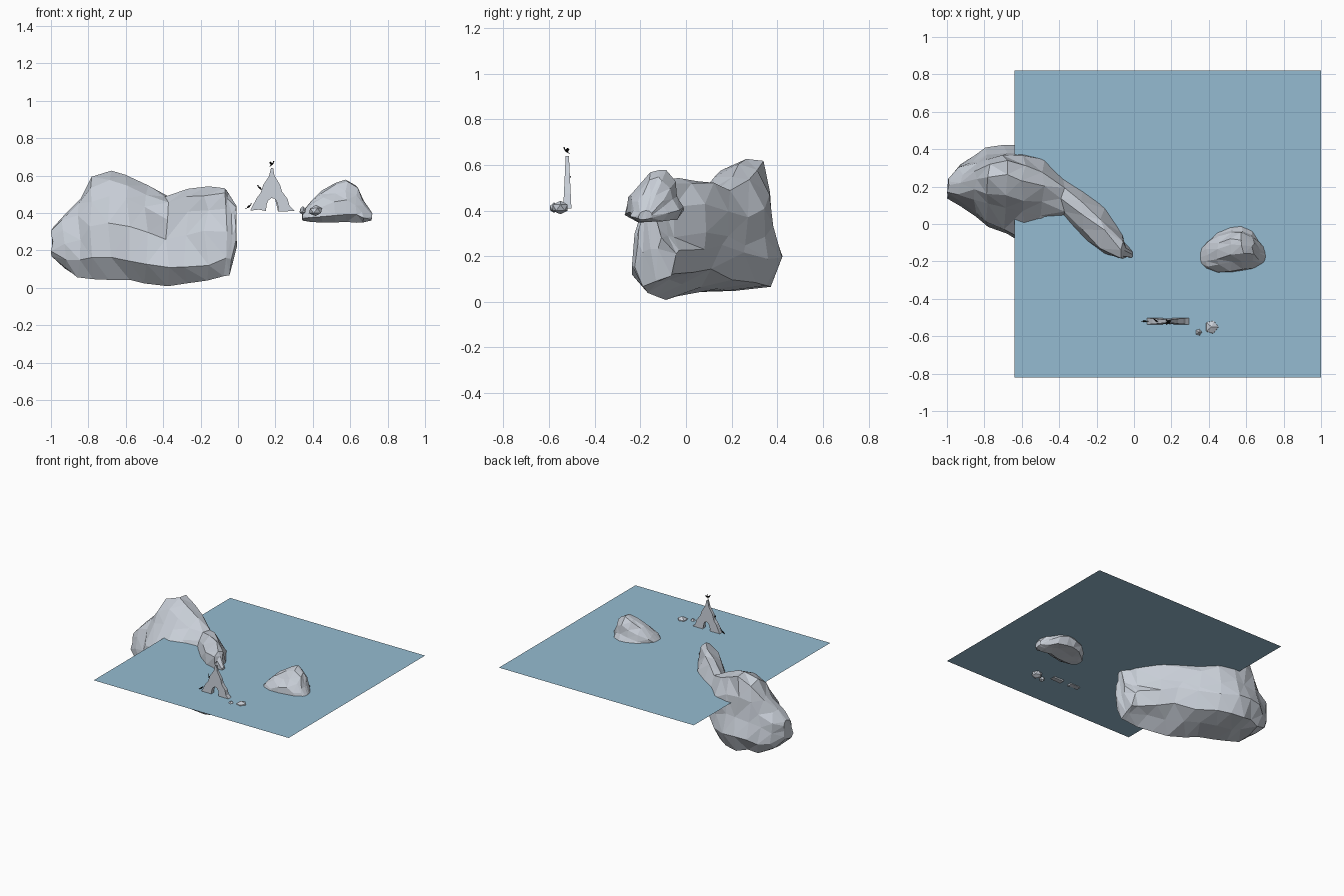
import bpy, bmesh, math, random
from mathutils import Vector, Matrix

if "Cube" in bpy.data.objects:
    bpy.data.objects.remove(bpy.data.objects["Cube"])

random.seed(4)


def material(name, rgb):
    m = bpy.data.materials.new(name)
    m.diffuse_color = (*rgb, 1)
    m.use_nodes = True
    m.node_tree.nodes["Principled BSDF"].inputs["Base Color"].default_value = m.diffuse_color
    return m


STONE = material("pale stone", (0.58, 0.62, 0.68))
WATER = material("water blue", (0.30, 0.50, 0.64))
BLACK = material("black", (0.005, 0.005, 0.005))


def finish(name, bm, mat):
    bmesh.ops.recalc_face_normals(bm, faces=bm.faces)
    me = bpy.data.meshes.new(name)
    bm.to_mesh(me)
    bm.free()
    me.materials.append(mat)
    ob = bpy.data.objects.new(name, me)
    bpy.context.collection.objects.link(ob)
    return ob


def lerp(a, b, t):
    return a + (b - a) * t


def rock(name, stations, jitter):
    """Loft craggy cross-sections along x.
    Station: x, bottom z, top z, base y range, waterline y range, crest y range, back undercut."""
    bm = bmesh.new()
    rings = []
    for i, (x, zb, zt, b0, b1, w0, w1, t0, t1, cut) in enumerate(stations):
        w = b1 - b0
        section = [(b0 + .22 * w, 0), (b0, .18), (lerp(b0, w0, .2), .5), (w0, .76),
                   (lerp(w0, t0, .7), .92), (lerp(t0, t1, .5), 1.0), (t1, .97),
                   (w1, .76), (lerp(b1, w1, .75), .5), (b1, .26 + cut),
                   (b1 - .12 * w, .05 + cut), (b0 + .55 * w, .03 + cut * .4)]
        j = jitter if 0 < i < len(stations) - 1 else jitter * .4
        ring = []
        for y, f in section:
            k = 0.3 if f in (0, 1.0) else 1
            ring.append(bm.verts.new((x + random.uniform(-j, j),
                                      y + random.uniform(-j, j) * .7,
                                      lerp(zb, zt, f) + random.uniform(-j, j) * k)))
        rings.append(ring)
    n = len(rings[0])
    for a, b in zip(rings, rings[1:]):
        for k in range(n):
            bm.faces.new((a[k], a[(k + 1) % n], b[(k + 1) % n], b[k]))
    bm.faces.new(rings[0])
    bm.faces.new(rings[-1])
    bmesh.ops.triangulate(bm, faces=bm.faces)
    return finish(name, bm, STONE)


# Large curved ridge, mostly below the waterline
rock("large_ridge_rock", [
    (-.995, .17, .32, .14, .24, .16, .24, .18, .23, 0),
    (-.93, .10, .39, .09, .31, .12, .30, .17, .27, 0),
    (-.85, .06, .48, .03, .37, .12, .33, .20, .29, 0),
    (-.78, .05, .59, -.01, .40, .10, .35, .19, .32, 0),
    (-.69, .045, .63, -.06, .42, .08, .36, .18, .33, 0),
    (-.59, .04, .605, -.12, .42, .06, .36, .15, .31, .02),
    (-.49, .02, .55, -.16, .36, .05, .34, .14, .28, .08),
    (-.38, .01, .49, -.19, .26, .02, .27, .09, .20, .16),
    (-.28, .02, .525, -.22, .16, -.07, .19, -.02, .12, .20),
    (-.17, .04, .54, -.24, .08, -.16, .09, -.11, .03, .14),
    (-.07, .06, .535, -.24, -.02, -.19, -.06, -.17, -.09, .06),
    (-.045, .07, .50, -.235, -.05, -.185, -.10, -.17, -.12, .04),
    (-.012, .22, .44, -.21, -.11, -.18, -.14, -.175, -.15, 0),
], .015)

# Smaller rounded islet
rock("small_islet_rock", [
    (.345, .36, .41, -.22, -.14, -.21, -.15, -.20, -.16, 0),
    (.39, .35, .465, -.25, -.08, -.23, -.10, -.19, -.13, 0),
    (.45, .35, .52, -.265, -.03, -.22, -.07, -.17, -.10, 0),
    (.52, .35, .56, -.26, -.005, -.20, -.05, -.15, -.08, 0),
    (.58, .35, .578, -.25, -.01, -.20, -.05, -.14, -.09, 0),
    (.635, .35, .545, -.245, -.03, -.20, -.07, -.15, -.10, 0),
    (.67, .35, .47, -.24, -.08, -.21, -.10, -.18, -.13, 0),
    (.715, .36, .40, -.21, -.15, -.20, -.15, -.19, -.16, 0),
], .008)

# Water sheet
bm = bmesh.new()
bmesh.ops.create_grid(bm, x_segments=1, y_segments=1, size=.82,
                      matrix=Matrix.Translation((.18, 0, .42)))
finish("water_surface", bm, WATER)


# Pebbles breaking the surface
def pebble(name, loc, size):
    bm = bmesh.new()
    bmesh.ops.create_icosphere(bm, subdivisions=1, radius=1)
    for v in bm.verts:
        v.co = Vector(loc) + Vector([c * s * random.uniform(.85, 1.1) for c, s in zip(v.co, size)])
    finish(name, bm, STONE)


pebble("pebble_large", (.415, -.55, .412), (.038, .042, .030))
pebble("pebble_small", (.346, -.578, .412), (.019, .020, .022))

# Thin pointed stone with an arched opening
outline = [(.065, .412), (.10, .48), (.12, .505), (.135, .55), (.165, .595), (.176, .64),
           (.188, .64), (.195, .60), (.225, .55), (.235, .515), (.265, .475), (.275, .44),
           (.305, .41), (.214, .408), (.212, .45), (.198, .475), (.178, .48), (.160, .465),
           (.152, .44), (.150, .41), (.11, .418)]
bm = bmesh.new()
front, back = [], []
for x, z in outline:
    t = lerp(.018, .007, (z - .41) / .23)
    front.append(bm.verts.new((x, -.52 - t, z)))
    back.append(bm.verts.new((x, -.52 + t, z)))
bm.faces.new(front)
bm.faces.new(back)
for i in range(len(outline)):
    j = (i + 1) % len(outline)
    bm.faces.new((front[i], front[j], back[j], back[i]))
bmesh.ops.triangulate(bm, faces=bm.faces)
finish("arched_needle_rock", bm, STONE)


# Perching birds
def bird(name, loc, scale, yaw, wings):
    bm = bmesh.new()

    def blob(centre, size, tilt):
        m = (Matrix.Translation(centre) @ Matrix.Rotation(tilt, 4, 'Y')
             @ Matrix.Diagonal((*size, 1)))
        bmesh.ops.create_icosphere(bm, subdivisions=1, radius=1, matrix=m)

    blob((0, 0, 0), (.8, .25, .3), -.6)        # body
    blob((.65, 0, .65), (.16, .13, .3), .2)    # neck
    blob((.85, 0, .9), (.32, .1, .1), 0)       # head and beak
    blob((-.8, 0, -.55), (.4, .15, .08), -.4)  # tail
    if wings:
        for s in (-1, 1):
            pts = [(.5, s * .2, .3), (.3, s * 1.0, .8), (-.3, s * .8, .3), (-.3, s * .2, -.1)]
            bm.faces.new([bm.verts.new(p) for p in pts])
    bm.transform(Matrix.Translation(loc) @ Matrix.Rotation(yaw, 4, 'Z') @ Matrix.Scale(scale, 4))
    finish(name, bm, BLACK)


bird("bird_low", (.057, -.52, .434), .018, 0, False)
bird("bird_middle", (.117, -.516, .533), .018, math.pi * .8, False)
bird("bird_top", (.182, -.524, .661), .018, -.9, True)
